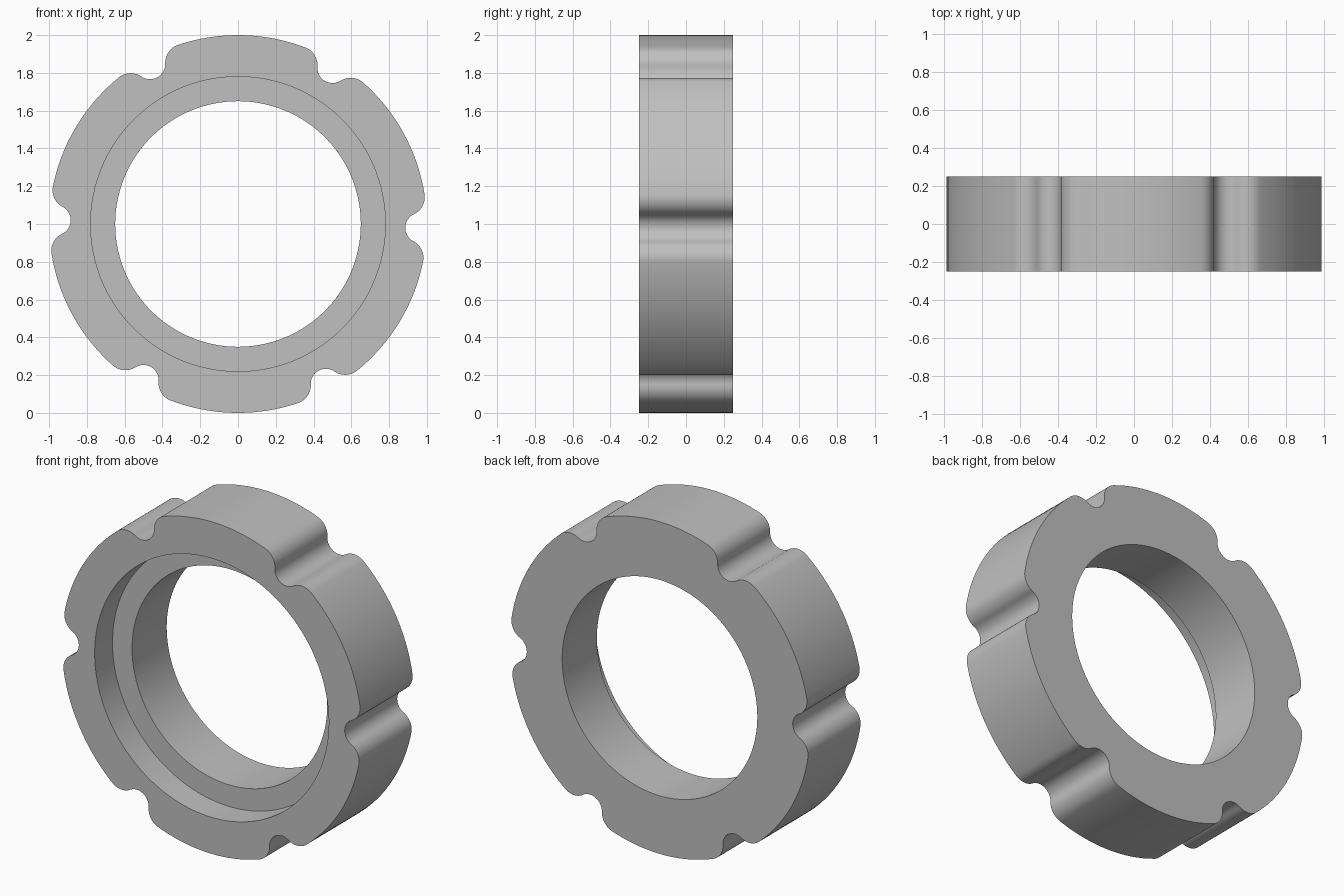
import bpy, bmesh, math
from mathutils import Vector

cube = bpy.data.objects.get("Cube")
if cube:
    bpy.data.objects.remove(cube, do_unlink=True)

OUTER, BORE, RECESS = 1.0, 0.65, 0.78
HALF, RECESS_DEPTH = 0.25, 0.17
NOTCHES, TWIST = 6, math.radians(-1.2)
FLOOR, GROOVE, FILLET = 0.886, 0.08, 0.1


def arc(centre, radius, start, end, steps):
    return [centre + radius * Vector((math.cos(a), math.sin(a)))
            for a in (start + (end - start) * i / steps for i in range(steps + 1))]


def heading(v):
    return math.atan2(v.y, v.x)


def half_notch():
    """Groove, rounded lip and rim from notch centre to halfway to the next."""
    groove_c = Vector((FLOOR + GROOVE, 0))
    reach, dist = OUTER - FILLET, FILLET + GROOVE
    a = (reach ** 2 + groove_c.x ** 2 - dist ** 2) / (2 * groove_c.x)
    lip_c = Vector((a, math.sqrt(reach ** 2 - a ** 2)))
    to_lip = lip_c - groove_c
    groove = arc(groove_c, GROOVE, math.pi, heading(to_lip), 8)
    lip = arc(lip_c, FILLET, heading(-to_lip), heading(lip_c), 12)
    rim = arc(Vector((0, 0)), OUTER, heading(lip_c), math.pi / NOTCHES, 10)
    return groove + lip[1:] + rim[1:]


# Full outline as (radius, angle) pairs
half = half_notch()
sector = [Vector((p.x, -p.y)) for p in reversed(half[1:])] + half[:-1]
outline = [(p.length, heading(p) + TWIST + n * math.tau / NOTCHES)
           for n in range(NOTCHES) for p in sector]

# Cross-section loops in order: outside, front face, recess, bore, back face
sections = [(None, HALF), (None, -HALF), (RECESS, -HALF),
            (RECESS, RECESS_DEPTH - HALF), (BORE, RECESS_DEPTH - HALF), (BORE, HALF)]
bm = bmesh.new()
loops = [[bm.verts.new(((fixed or r) * math.cos(a), y, (fixed or r) * math.sin(a) + OUTER))
          for r, a in outline] for fixed, y in sections]
for k, loop in enumerate(loops):
    following = loops[(k + 1) % len(loops)]
    for i in range(len(loop)):
        j = (i + 1) % len(loop)
        bm.faces.new((loop[i], loop[j], following[j], following[i]))
bmesh.ops.recalc_face_normals(bm, faces=bm.faces)

mesh = bpy.data.meshes.new("notched_ring")
bm.to_mesh(mesh)
bm.free()
ring = bpy.data.objects.new("notched_ring", mesh)
bpy.context.collection.objects.link(ring)

# Plain grey finish
grey = bpy.data.materials.new("plain_grey")
grey.use_nodes = True
colour = (0.53, 0.53, 0.53, 1)
grey.diffuse_color = colour
grey.node_tree.nodes["Principled BSDF"].inputs["Base Color"].default_value = colour
mesh.materials.append(grey)

bpy.ops.object.select_all(action="DESELECT")
ring.select_set(True)
bpy.context.view_layer.objects.active = ring
bpy.ops.object.shade_smooth_by_angle(angle=math.radians(30))
